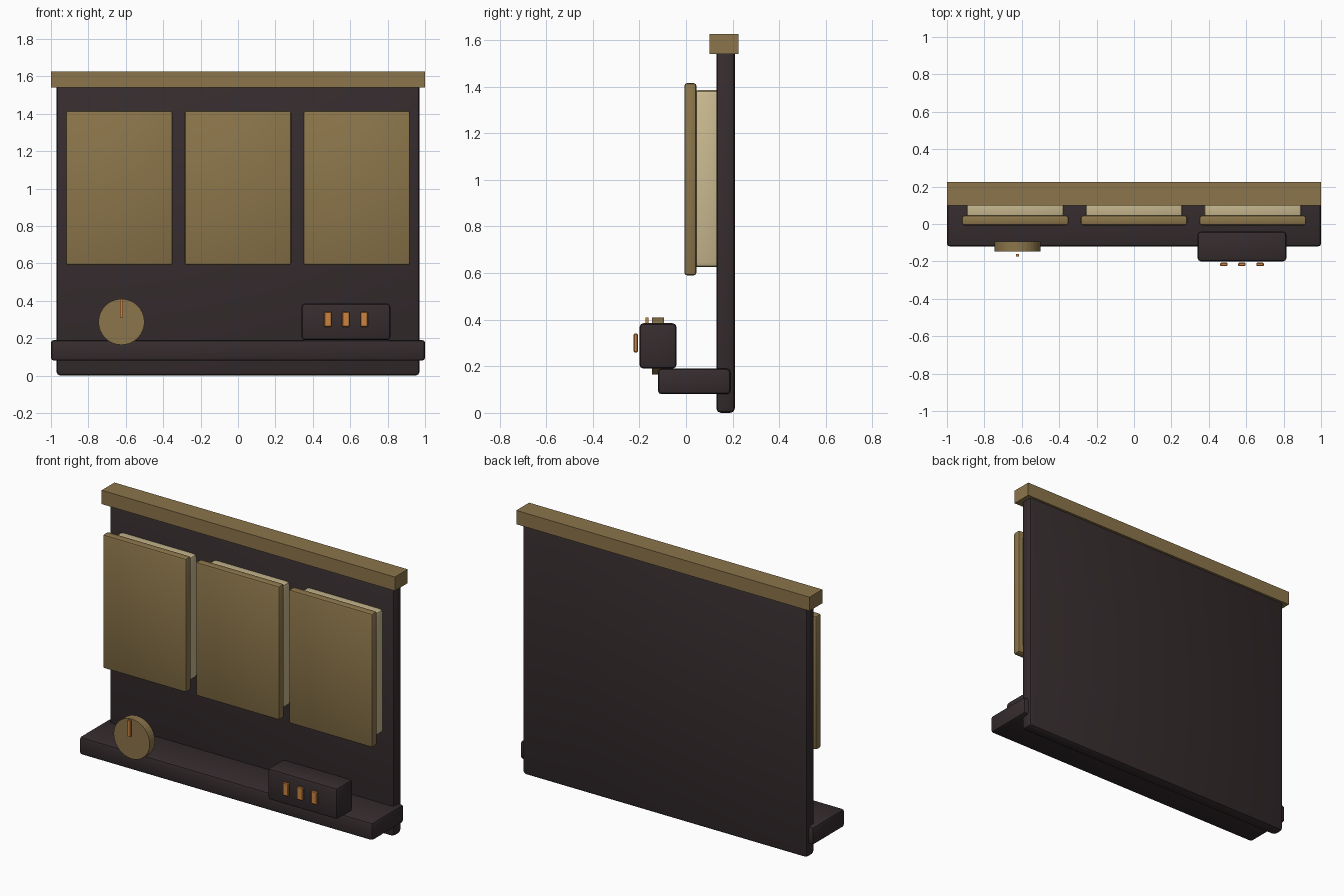
import bpy
import math

cube = bpy.data.objects.get("Cube")
if cube:
    bpy.data.objects.remove(cube, do_unlink=True)


def material(name, rgb):
    m = bpy.data.materials.new(name)
    m.use_nodes = True
    m.diffuse_color = (*rgb, 1)
    m.node_tree.nodes["Principled BSDF"].inputs["Base Color"].default_value = (*rgb, 1)
    return m


dark = material("dark brown", (0.036, 0.025, 0.027))
tan = material("tan", (0.26, 0.178, 0.069))
cream = material("cream", (0.59, 0.49, 0.28))
orange = material("orange", (0.6, 0.23, 0.052))


def box(name, mat, xs, ys, zs, bevel=0.0, segments=2):
    """Box spanning the given ranges, with optional rounded edges."""
    spans = (xs, ys, zs)
    bpy.ops.mesh.primitive_cube_add(size=1, location=[sum(s) / 2 for s in spans])
    ob = bpy.context.object
    ob.name = name
    ob.scale = [s[1] - s[0] for s in spans]
    bpy.ops.object.transform_apply(location=False, rotation=False, scale=True)
    ob.data.materials.append(mat)
    if bevel:
        mod = ob.modifiers.new("rounded edges", "BEVEL")
        mod.width = bevel
        mod.segments = segments
        bpy.ops.object.modifier_apply(modifier=mod.name)
        bpy.ops.object.shade_smooth_by_angle(angle=math.radians(30))
    return ob


# Upright board, top rail and shelf
box("back_board", dark, (-0.97, 0.97), (0.13, 0.21), (0, 1.56), 0.02)
box("top_rail", tan, (-1, 1), (0.1, 0.225), (1.54, 1.625))
box("shelf", dark, (-1, 1), (-0.12, 0.19), (0.08, 0.19), 0.015)

# Three cushioned panels, each a tan cover over a cream block
for side, x in (("right", -0.635), ("middle", 0), ("left", 0.635)):
    box(side + "_block", cream, (x - 0.26, x + 0.26), (0.03, 0.15), (0.625, 1.385), 0.02)
    box(side + "_cover", tan, (x - 0.285, x + 0.285), (-0.007, 0.045), (0.59, 1.415), 0.012)

# Round dial with its pointer
bpy.ops.mesh.primitive_cylinder_add(
    vertices=32, radius=0.123, depth=0.052,
    location=(-0.623, -0.12, 0.287), rotation=(math.pi / 2, 0, 0))
dial = bpy.context.object
dial.name = "dial"
dial.data.materials.append(tan)
box("dial_pointer", orange, (-0.632, -0.614), (-0.174, -0.161), (0.31, 0.41))

# Control box with three buttons
box("control_box", dark, (0.34, 0.815), (-0.2, -0.04), (0.19, 0.385), 0.018)
for i in range(3):
    x = 0.48 + i * 0.097
    box(f"button_{i + 1}", orange, (x - 0.02, x + 0.02), (-0.225, -0.207), (0.26, 0.34), 0.004, 1)
